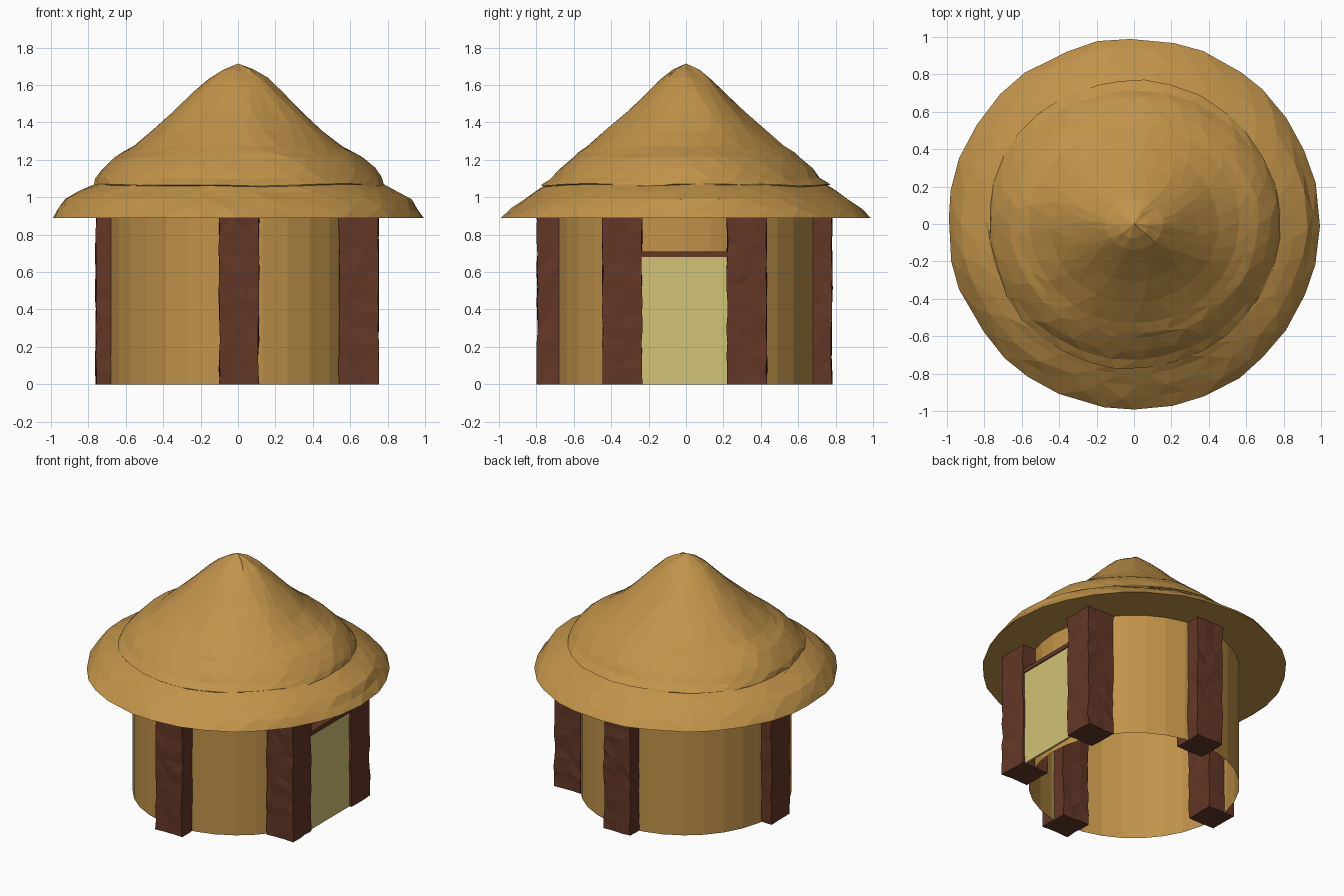
import bpy, bmesh, math, random
from mathutils import Vector, noise

if "Cube" in bpy.data.objects:
    bpy.data.objects.remove(bpy.data.objects["Cube"])

random.seed(4)


def material(name, rgb):
    m = bpy.data.materials.new(name)
    m.diffuse_color = (*rgb, 1)
    m.use_nodes = True
    m.node_tree.nodes["Principled BSDF"].inputs["Base Color"].default_value = m.diffuse_color
    return m


STRAW = material("straw_tan", (0.53, 0.29, 0.067))
WOOD = material("dark_red_wood", (0.125, 0.038, 0.02))
CLOTH = material("pale_yellow_door", (0.64, 0.54, 0.18))


def finish(bm, name, mat):
    me = bpy.data.meshes.new(name)
    bm.to_mesh(me)
    bm.free()
    me.materials.append(mat)
    ob = bpy.data.objects.new(name, me)
    bpy.context.collection.objects.link(ob)
    return ob


def box(name, lo, hi, mat, cuts=None, rough=0.0):
    """Box between two corners, optionally sliced and roughened like hewn wood."""
    lo, hi = Vector(lo), Vector(hi)
    bm = bmesh.new()
    bmesh.ops.create_cube(bm, size=1)
    for v in bm.verts:
        v.co = Vector([(lo[i] + hi[i]) / 2 + v.co[i] * (hi[i] - lo[i]) for i in range(3)])
    if cuts:
        for axis, n in enumerate(cuts):
            for k in range(1, n):
                p = lo.copy()
                p[axis] += (hi[axis] - lo[axis]) * k / n
                no = Vector((0, 0, 0))
                no[axis] = 1
                bmesh.ops.bisect_plane(bm, geom=bm.verts[:] + bm.edges[:] + bm.faces[:],
                                       plane_co=p, plane_no=no)
        for v in bm.verts:
            for axis in (0, 1):
                v.co[axis] += random.uniform(-rough, rough)
            if lo.z + 0.01 < v.co.z < hi.z - 0.01:
                v.co.z += random.uniform(-0.015, 0.015)
        bmesh.ops.triangulate(bm, faces=bm.faces[:])
    return finish(bm, name, mat)


# Round wall: open tube
bm = bmesh.new()
bmesh.ops.create_cone(bm, cap_ends=False, segments=32, radius1=0.69, radius2=0.69, depth=0.89)
bmesh.ops.translate(bm, verts=bm.verts[:], vec=(0, 0, 0.445))
finish(bm, "round_wall", STRAW)

# Posts: front, back, left and one each side of the door
W = 0.21
for name, x, y in (("front_post", -0.10, -0.795), ("back_post", -0.10, 0.57),
                   ("left_post", -0.76, -0.10),
                   ("door_post_front", 0.54, -0.445), ("door_post_back", 0.54, 0.22)):
    box(name, (x, y, 0), (x + W, y + W, 0.89), WOOD, cuts=(3, 3, 12), rough=0.005)

# Door panel and lintel
box("door_panel", (0.72, -0.24, 0), (0.735, 0.225, 0.68), CLOTH)
box("door_lintel", (0.62, -0.24, 0.68), (0.742, 0.225, 0.71), WOOD)

# Thatched roof: lumpy rings (height, half width in x, half depth in y)
RINGS = [(0.888, 1.0, 1.0), (0.94, 0.965, 0.935), (0.99, 0.925, 0.87), (1.03, 0.85, 0.81),
         (1.06, 0.785, 0.765), (1.065, 0.78, 0.775), (1.10, 0.765, 0.725), (1.15, 0.73, 0.68),
         (1.21, 0.665, 0.61), (1.235, 0.62, 0.58), (1.27, 0.56, 0.53), (1.36, 0.45, 0.42),
         (1.46, 0.345, 0.31), (1.56, 0.24, 0.21), (1.635, 0.155, 0.135), (1.68, 0.08, 0.075)]
N = 32
bm = bmesh.new()
rows = []
for i, (z, rx, ry) in enumerate(RINGS):
    row = []
    for k in range(N):
        a = 2 * math.pi * (k + 0.5 * (i % 2) + random.uniform(-0.2, 0.2)) / N
        c, s = math.cos(a), math.sin(a)
        n = noise.noise(Vector((c * 2, s * 2, z * 5)))
        f = 1 + (0.02 * n + random.uniform(-0.008, 0.008) if i else random.uniform(-0.012, 0.0))
        dz = 0.012 * noise.noise(Vector((c * 2 + 9, s * 2, z * 4))) if i else 0
        row.append(bm.verts.new((rx * f * c, ry * f * s, z + dz)))
    rows.append(row)
for lower, upper in zip(rows, rows[1:]):
    for k in range(N):
        j = (k + 1) % N
        bm.faces.new((lower[k], lower[j], upper[j], upper[k]))
tip = bm.verts.new((0, 0, 1.715))
for k in range(N):
    bm.faces.new((rows[-1][k], rows[-1][(k + 1) % N], tip))
bm.faces.new(rows[0][::-1])
bmesh.ops.triangulate(bm, faces=bm.faces[:])
finish(bm, "thatched_roof", STRAW)
